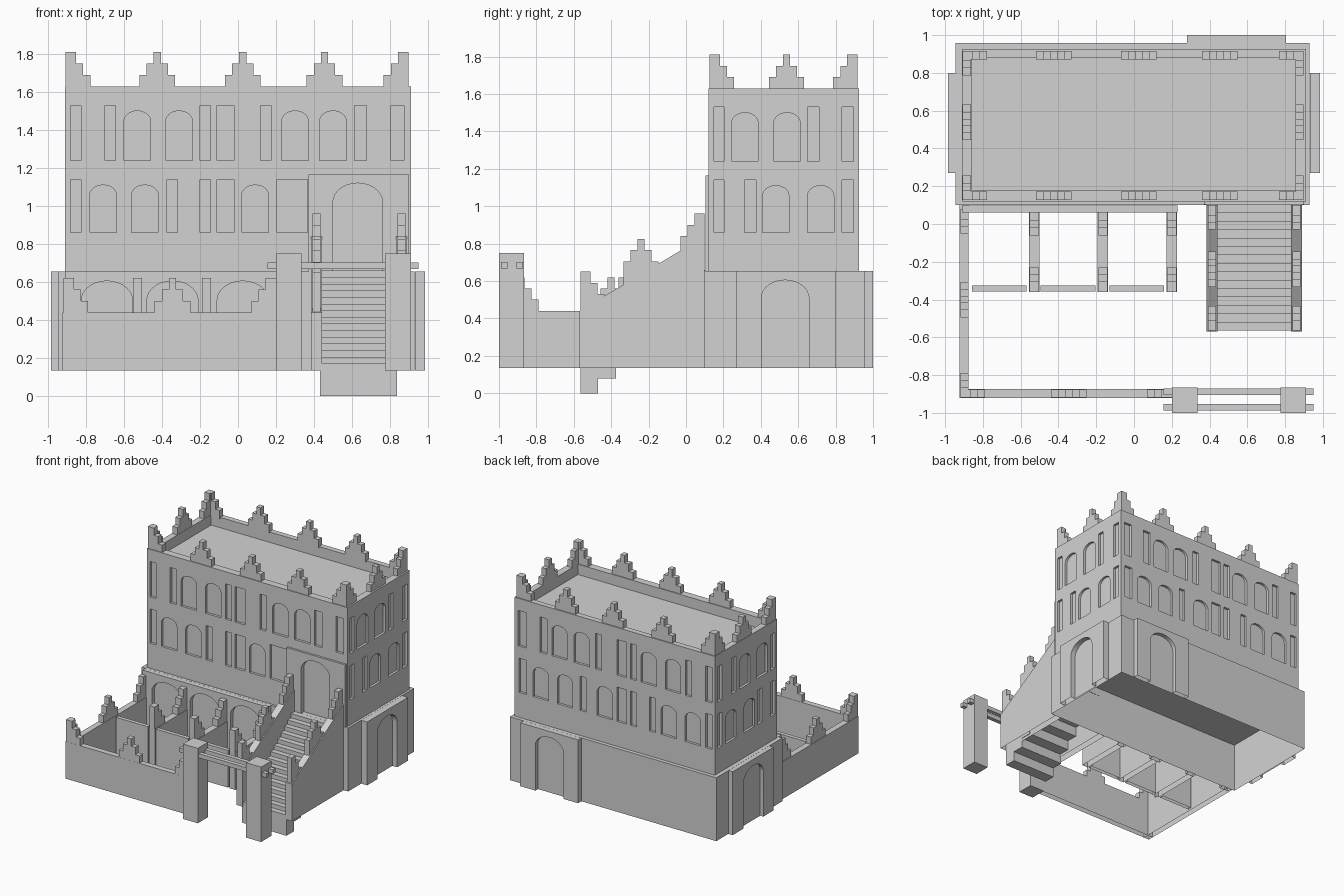
import bpy, bmesh, math

if "Cube" in bpy.data.objects:
    bpy.data.objects.remove(bpy.data.objects["Cube"], do_unlink=True)

stone = bpy.data.materials.new("grey_stone")
stone.use_nodes = True
stone.diffuse_color = (0.65, 0.65, 0.65, 1)
stone.node_tree.nodes["Principled BSDF"].inputs["Base Color"].default_value = (0.65, 0.65, 0.65, 1)

GROUND, LEDGE, ROOF, WALL = 0.135, 0.655, 1.63, 0.44


def prism(bm, pts, axis, a, b):
    """Extrude a (u, z) outline along x or y from a to b."""
    verts = [bm.verts.new((u, a, z) if axis == "y" else (a, u, z)) for u, z in pts]
    face = bm.faces.new(verts)
    new = bmesh.ops.extrude_face_region(bm, geom=[face])["geom"]
    for v in new:
        if isinstance(v, bmesh.types.BMVert):
            if axis == "y":
                v.co.y = b
            else:
                v.co.x = b


def rect(u0, u1, z0, z1):
    return [(u0, z0), (u1, z0), (u1, z1), (u0, z1)]


def arch(c, w, z0, z1):
    r, rise, n = w / 2, w * 0.38, 14
    curve = [(c + r * math.cos(math.pi * i / n), z1 - rise + rise * math.sin(math.pi * i / n))
             for i in range(n + 1)]
    return [(c - r, z0), (c + r, z0)] + curve


def stepped(c, z, side=0, sink=0.01):
    """Stepped battlement: side 0 is full, +1 / -1 is a half descending that way."""
    h = 0.06
    d = (0.019, 0.056, 0.094) if side == 0 else (0.055, 0.092, 0.13)
    steps = [(d[0], z + 3 * h), (d[0], z + 2 * h), (d[1], z + 2 * h),
             (d[1], z + h), (d[2], z + h), (d[2], z - sink)]
    if side == 0:
        return [(c + u, v) for u, v in steps] + [(c - u, v) for u, v in reversed(steps)]
    return [(c, z - sink), (c, z + 3 * h)] + [(c + side * u, v) for u, v in steps]


def build(name, parts, cutters=(), open_below=False):
    """Make one object from prisms, minus the cutters, optionally without its underside."""
    def mesh_object(label, items):
        bm = bmesh.new()
        for item in items:
            prism(bm, *item)
        bmesh.ops.recalc_face_normals(bm, faces=bm.faces)
        me = bpy.data.meshes.new(label)
        bm.to_mesh(me)
        bm.free()
        ob = bpy.data.objects.new(label, me)
        ob.data.materials.append(stone)
        bpy.context.collection.objects.link(ob)
        return ob

    ob = mesh_object(name, parts)
    bpy.ops.object.select_all(action="DESELECT")
    bpy.context.view_layer.objects.active = ob
    ob.select_set(True)
    if cutters:
        cut = mesh_object(name + "_cutter", cutters)
        cut.hide_render = True
        mod = ob.modifiers.new("recesses", "BOOLEAN")
        mod.operation, mod.solver, mod.object = "DIFFERENCE", "EXACT", cut
        bpy.ops.object.modifier_apply(modifier=mod.name)
        bpy.data.objects.remove(cut, do_unlink=True)
    if open_below:
        bm = bmesh.new()
        bm.from_mesh(ob.data)
        under = [f for f in bm.faces if all(v.co.z < GROUND + 0.001 for v in f.verts)]
        bmesh.ops.delete(bm, geom=under, context="FACES")
        bm.to_mesh(ob.data)
        bm.free()
    bpy.ops.object.shade_smooth_by_angle(angle=math.radians(30))
    return ob


# Upper storeys: slots and arched windows cut into every side
X, Y0, Y1, DEEP = 0.911, 0.12, 0.926, 0.02
floors = {"low": (0.86, 1.14), "high": (1.24, 1.53)}


def openings(floor, slots, arches):
    z0, z1 = floors[floor]
    return ([rect(c - w / 2, c + w / 2, z0, z1) for c, w in slots]
            + [arch(c, 0.14, z0, z1 - 0.03) for c in arches])


left_slots = [(-0.855, 0.055), (-0.672, 0.055), (-0.172, 0.055), (-0.065, 0.09)]
high = openings("high", left_slots + [(0.145, 0.055), (0.645, 0.065), (0.84, 0.07)],
                [-0.53, -0.31, 0.3, 0.5])
low = [(-0.855, 0.055), (-0.345, 0.055), (-0.172, 0.055), (-0.065, 0.09)]
front = high + openings("low", low + [(0.285, 0.16)], [-0.71, -0.49, 0.09])
back = high + openings("low", low + [(0.285, 0.055), (0.835, 0.07)], [-0.71, -0.49, 0.09, 0.45, 0.67])
side = (openings("high", [(0.177, 0.055), (0.68, 0.06), (0.865, 0.06)], [0.315, 0.54])
        + openings("low", [(0.177, 0.055), (0.343, 0.06), (0.865, 0.06)], [0.48, 0.72]))
door = arch(0.63, 0.26, 0.66, 1.12)
cuts = [(p, "y", Y0 - 0.1, Y0 + DEEP) for p in front + [door]]
cuts += [(p, "y", Y1 - DEEP, Y1 + 0.1) for p in back]
cuts += [(p, "x", s * (X - DEEP), s * (X + 0.1)) for p in side for s in (-1, 1)]
cuts.append((rect(-0.86, 0.855, 1.545, 1.8), "y", 0.18, 0.88))
build("upper_storeys", [(rect(-X, X, LEDGE - 0.02, ROOF), "y", Y0, Y1)], cuts)

# Roof battlements
spans_x = [stepped(c, ROOF) for c in (-0.425, 0.025, 0.455)]
spans_x += [stepped(-0.907, ROOF, 1), stepped(0.897, ROOF, -1)]
spans_y = [stepped(0.538, ROOF), stepped(0.126, ROOF, 1), stepped(0.917, ROOF, -1)]
for name, a, b in (("front", 0.127, 0.173), ("back", 0.872, 0.917)):
    build(f"roof_battlements_{name}", [(p, "y", a, b) for p in spans_x])
for name, a, b in (("left", 0.855, 0.897), ("right", -0.907, -0.862)):
    build(f"roof_battlements_{name}", [(p, "x", a, b) for p in spans_y])

# Base storey, a shell open below, with its ceiling
build("base_storey", [(rect(-0.945, 0.93, GROUND, LEDGE), "y", 0.1, 0.957)], open_below=True)
build("base_ceiling", [(rect(-0.943, 0.928, 0.545, 0.555), "y", 0.102, 0.955)])
build("courtyard_arcade", [(rect(-0.91, 0.23, GROUND, LEDGE), "y", 0.06, 0.099)],
      [(arch(c, 0.27, 0.05, 0.605), "y", 0, 0.095) for c in (-0.69, -0.345, 0.025)], True)

# Arched portals on the sides, back and front
for name, s, wall in (("left", 1, 0.931), ("right", -1, 0.946)):
    build(f"{name}_portal", [(rect(0.27, 0.8, GROUND, LEDGE), "x", s * wall, s * 0.984)],
          [(arch(0.53, 0.255, 0.05, 0.605), "x", s * (wall + 0.01), s * 1.1)], True)
build("back_portal", [(rect(0.28, 0.805, GROUND, LEDGE), "y", 0.958, 1.0)],
      [(arch(0.54, 0.255, 0.05, 0.605), "y", 0.967, 1.1)], True)
build("front_portal", [(rect(0.37, 0.9, LEDGE - 0.01, 1.165), "y", 0.103, 0.125)],
      [(door, "y", 0, 0.2)])

# Courtyard walls with battlements
build("courtyard_front_wall", [(rect(-0.924, 0.2, GROUND, WALL), "y", -0.92, -0.873)],
      open_below=True)
build("courtyard_side_wall", [(rect(-0.92, 0.1, GROUND, WALL), "x", -0.924, -0.875)],
      open_below=True)
build("front_wall_battlements", [(p, "y", -0.919, -0.875) for p in
      (stepped(-0.919, WALL, 1), stepped(-0.345, WALL), stepped(0.2, WALL, -1))])
build("side_wall_battlements", [(p, "x", -0.919, -0.877) for p in
      (stepped(-0.919, WALL, 1), stepped(-0.4, WALL), stepped(0.08, WALL, -1))])

# Partitions and cross walls between the courtyard bays
for i, x in enumerate((-0.528, -0.165, 0.2)):
    build(f"partition_{i + 1}", [(rect(-0.36, 0.06, GROUND, WALL), "x", x - 0.027, x + 0.027)],
          open_below=True)
    build(f"partition_battlements_{i + 1}", [(p, "x", x - 0.024, x + 0.024) for p in
          (stepped(-0.36, WALL, 1), stepped(0.07, WALL, -1))])
    build(f"cross_wall_{i + 1}", [(rect(x - 0.33, x - 0.04, GROUND, WALL), "y", -0.357, -0.325)],
          open_below=True)

# Staircase with a stepped underside
steps, blocks, y_start, y_end = 15, 7, -0.565, 0.102
tread, rise = (y_end - y_start) / steps, (0.66 - GROUND) / steps
outline = []
for i in range(steps):
    outline += [(y_start + i * tread, GROUND + (i + j) * rise) for j in (0, 1)]
outline.append((y_end, GROUND + steps * rise))
run = (y_end - y_start) / blocks
for i in reversed(range(blocks)):
    outline += [(y_start + (i + j) * run, i * 0.08) for j in (1, 0)]
build("staircase", [(outline, "x", 0.432, 0.836)])

# Sloping stair walls with battlements
slope = [(-0.57, GROUND), (0.1, GROUND), (0.1, 0.84), (-0.57, WALL)]
for name, a, b in (("right", 0.385, 0.442), ("left", 0.832, 0.889)):
    build(f"{name}_stair_wall", [(slope, "x", a, b)], open_below=True)
    build(f"{name}_stair_battlements", [(p, "x", a + 0.008, b - 0.008) for p in
          (stepped(-0.565, 0.47, 1, 0.06), stepped(-0.24, 0.645, 0, 0.09),
           stepped(0.1, 0.78, -1, 0.06))])

# Gate posts and rails
for name, x in (("right", 0.2), ("left", 0.775)):
    build(f"{name}_gate_post", [(rect(x, x + 0.135, GROUND, 0.75), "y", -1.0, -0.866)])
for name, y in (("front", -0.988), ("back", -0.905)):
    build(f"{name}_gate_rail", [(rect(0.155, 0.95, 0.668, 0.702), "y", y, y + 0.034)])
